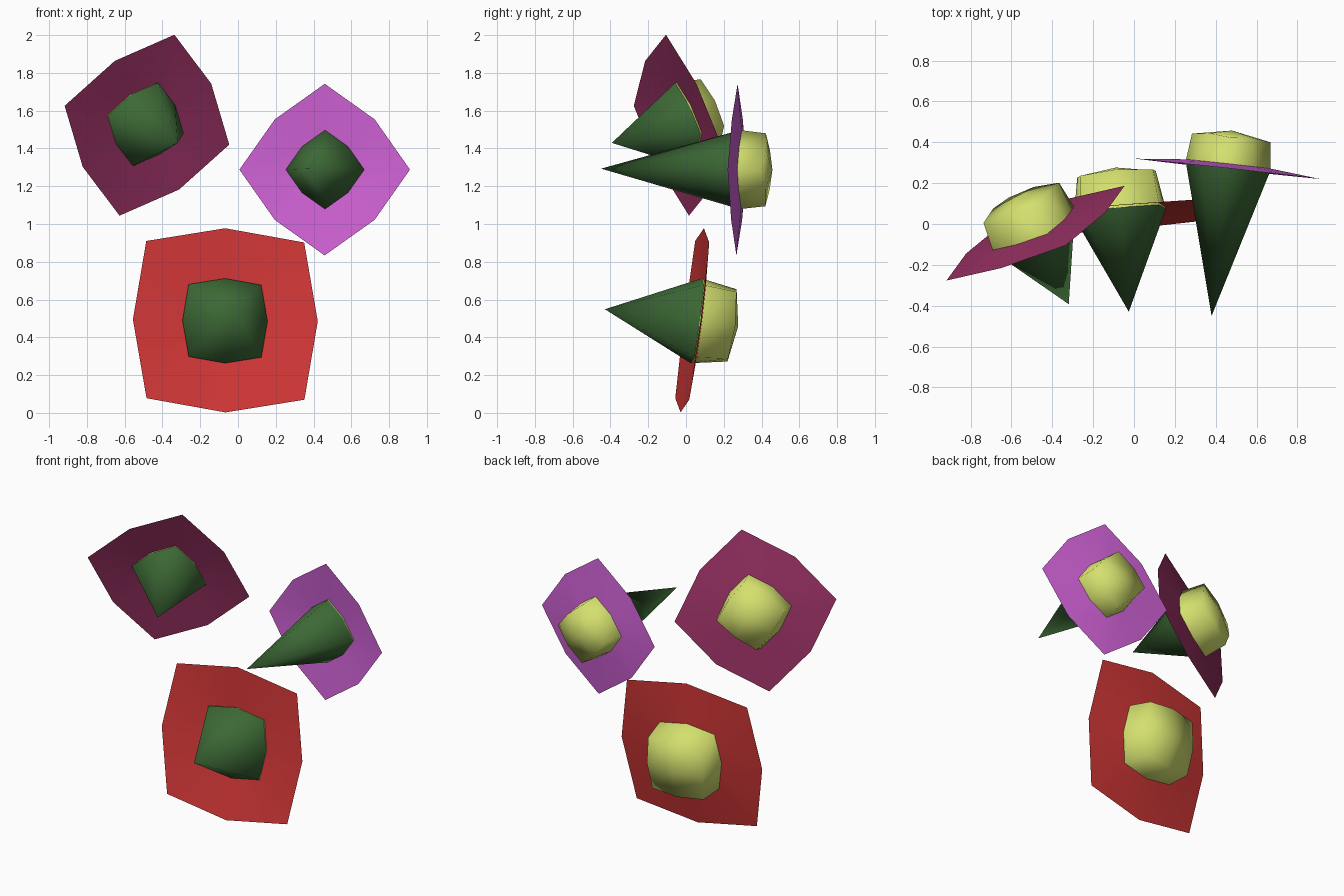
import bpy, bmesh, math
from mathutils import Vector, Matrix

if "Cube" in bpy.data.objects:
    bpy.data.objects.remove(bpy.data.objects["Cube"])


def material(name, rgb):
    m = bpy.data.materials.new(name)
    lin = [((c / 255 + 0.055) / 1.055) ** 2.4 for c in rgb]
    m.diffuse_color = (*lin, 1)
    m.use_nodes = True
    m.node_tree.nodes["Principled BSDF"].inputs["Base Color"].default_value = m.diffuse_color
    return m


GREEN = material("stem green", (60, 104, 53))
YELLOW = material("pollen yellow", (212, 224, 110))
RED = material("petal red", (211, 55, 55))
PURPLE = material("petal purple", (208, 98, 214))
MAROON = material("petal maroon", (150, 48, 97))


def add_object(name, bm, mat, matrix):
    bmesh.ops.recalc_face_normals(bm, faces=bm.faces)
    for f in bm.faces:
        f.smooth = True
    mesh = bpy.data.meshes.new(name)
    bm.to_mesh(mesh)
    bm.free()
    mesh.materials.append(mat)
    ob = bpy.data.objects.new(name, mesh)
    ob.matrix_world = matrix
    bpy.context.collection.objects.link(ob)


def ring(bm, r, z):
    # Eight points of a half-rounded square
    pts = []
    for i in range(8):
        a = i * math.pi / 4
        k = r if i % 2 == 0 else r * 0.854 * math.sqrt(2)
        pts.append(bm.verts.new((k * math.cos(a), k * math.sin(a), z)))
    return pts


def flower(name, center, normal, corner, size, length, petal_mat):
    # Local z points out of the back of the flower, corner is a petal tip direction
    n = Vector(normal).normalized()
    d = Vector(corner)
    d = (d - n * d.dot(n)).normalized()
    x = Matrix.Rotation(math.pi / 4, 3, n) @ d
    y = n.cross(x)
    mat = Matrix((x, y, n)).transposed().to_4x4()
    mat.translation = center
    base = 0.09 * size

    # Petals: a shallow dish
    bm = bmesh.new()
    outer = ring(bm, size / 0.46, 0)
    inner = ring(bm, size * 0.9, 0.15 * size)
    for i in range(8):
        j = (i + 1) % 8
        bm.faces.new((outer[i], outer[j], inner[j], inner[i]))
    add_object(name + "_petals", bm, petal_mat, mat)

    # Centre: upper half of a half-rounded cube
    bm = bmesh.new()
    bmesh.ops.create_cube(bm, size=2)
    bmesh.ops.subdivide_edges(bm, edges=bm.edges[:], cuts=1, use_grid_fill=True)
    for v in bm.verts:
        v.co = (v.co + v.co.normalized()) / 2
    bmesh.ops.delete(bm, geom=[v for v in bm.verts if v.co.z < -0.1], context='VERTS')
    for v in bm.verts:
        v.co = v.co * size + Vector((0, 0, base))
    add_object(name + "_centre", bm, YELLOW, mat)

    # Stem: pointed cone
    bm = bmesh.new()
    rim = ring(bm, size, base)
    tip = bm.verts.new((0, 0, -length))
    for i in range(8):
        bm.faces.new((rim[i], tip, rim[(i + 1) % 8]))
    add_object(name + "_stem", bm, GREEN, mat)


flower("red_flower", (-0.067, 0.033, 0.49), (-0.09, 1, -0.127),
       (0.42, 0.09, 0.415), 0.226, 0.468, RED)
flower("purple_flower", (0.459, 0.27, 1.288), (0.11, 1, -0.007),
       (0, 0, 1), 0.173, 0.724, PURPLE)
flower("maroon_flower", (-0.482, -0.045, 1.523), (-0.468, 1, 0.269),
       (0.147, -0.065, 0.477), 0.192, 0.395, MAROON)
